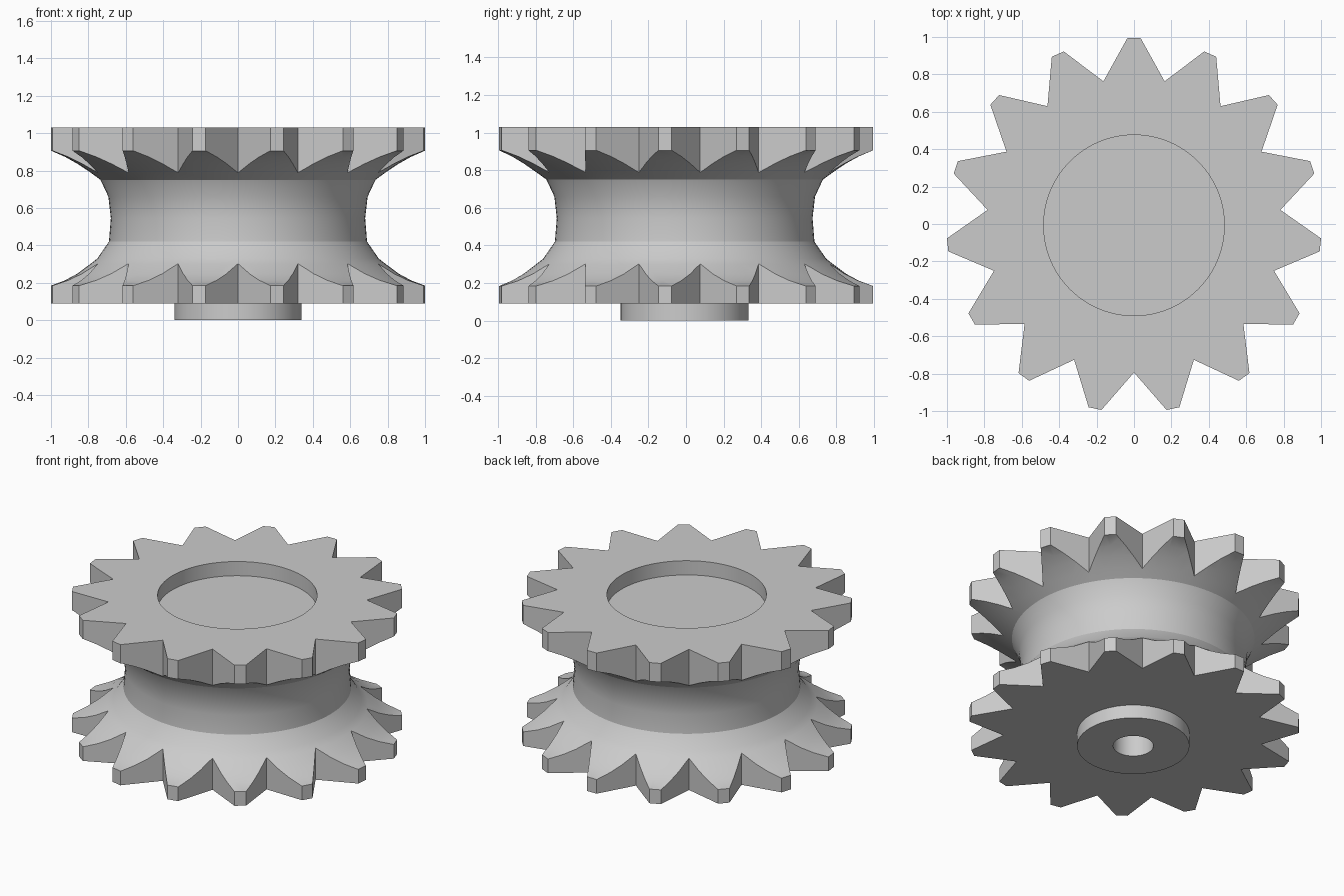
import bpy, bmesh, math
from mathutils import Matrix

if "Cube" in bpy.data.objects:
    bpy.data.objects.remove(bpy.data.objects["Cube"], do_unlink=True)

TEETH = 15
ROOT_R = 0.787        # radius at the tooth valleys
TIP_R = 1.002         # radius at the flat tooth tips
TIP_HALF = 0.035      # half width of a tip
Y_SHIFT = -0.007      # an odd tooth count is off centre by this much

steel = bpy.data.materials.new("grey steel")
steel.use_nodes = True
grey = (0.6, 0.6, 0.6, 1)
steel.diffuse_color = grey
bsdf = next(n for n in steel.node_tree.nodes if n.type == 'BSDF_PRINCIPLED')
bsdf.inputs["Base Color"].default_value = grey


def make_object(name, bm):
    bmesh.ops.recalc_face_normals(bm, faces=bm.faces)
    mesh = bpy.data.meshes.new(name)
    bm.to_mesh(mesh)
    bm.free()
    mesh.materials.append(steel)
    obj = bpy.data.objects.new(name, mesh)
    bpy.context.collection.objects.link(obj)
    return obj


def lathe(name, profile, segments):
    bm = bmesh.new()
    verts = [bm.verts.new((r, 0, z)) for r, z in profile]
    edges = [bm.edges.new(pair) for pair in zip(verts, verts[1:])]
    bmesh.ops.spin(bm, geom=verts + edges, cent=(0, 0, 0), axis=(0, 0, 1),
                   angle=math.tau, steps=segments)
    bmesh.ops.remove_doubles(bm, verts=bm.verts, dist=1e-4)
    bmesh.ops.dissolve_degenerate(bm, edges=bm.edges, dist=1e-5)
    return make_object(name, bm)


def star_prism(name, z0, z1):
    bm = bmesh.new()
    pitch = math.tau / TEETH
    ring = []
    for i in range(TEETH):
        turn = Matrix.Rotation(i * pitch, 3, 'Z')
        valley = (ROOT_R * math.sin(pitch / 2), ROOT_R * math.cos(pitch / 2))
        for x, y in (valley, (TIP_HALF, TIP_R), (-TIP_HALF, TIP_R)):
            v = bm.verts.new((x, y, z0))
            v.co = turn @ v.co
            ring.append(v)
    face = bm.faces.new(ring)
    top = bmesh.ops.extrude_face_region(bm, geom=[face])["geom"]
    bmesh.ops.translate(bm, vec=(0, 0, z1 - z0),
                        verts=[g for g in top if isinstance(g, bmesh.types.BMVert)])
    return make_object(name, bm)


# Concave waist between the two rims, as radius and height
waist = [(1.0, 0.185), (0.925, 0.213), (0.86, 0.248), (0.79, 0.30), (0.752, 0.33),
         (0.69, 0.42), (0.68, 0.545), (0.693, 0.66), (0.735, 0.75),
         (0.79, 0.79), (0.86, 0.837), (0.925, 0.873), (1.0, 0.905)]

# Bore, hub, lower rim, waist, upper rim and top recess in one section
section = [(0, 0.7), (0.122, 0.7), (0.122, 0), (0.34, 0), (0.34, 0.09), (1.1, 0.09), (1.1, 0.185)]
section += waist
section += [(1.1, 0.905), (1.1, 1.03), (0.483, 1.03), (0.483, 0.935), (0, 0.935)]
sprocket = lathe("double_sprocket", section, 96)

# Cut both rims to the toothed outline
cutter = star_prism("tooth_outline_cutter", -0.2, 1.3)
cutter.hide_render = True
cut = sprocket.modifiers.new("teeth", 'BOOLEAN')
cut.operation = 'INTERSECT'
cut.solver = 'EXACT'
cut.object = cutter

bpy.ops.object.select_all(action='DESELECT')
sprocket.select_set(True)
bpy.context.view_layer.objects.active = sprocket
bpy.ops.object.modifier_apply(modifier=cut.name)
bpy.data.objects.remove(cutter, do_unlink=True)

# Centre it, smooth the turned surfaces and keep the tooth edges sharp
sprocket.data.transform(Matrix.Translation((0, Y_SHIFT, 0)))
bpy.ops.object.shade_smooth_by_angle(angle=math.radians(25))
